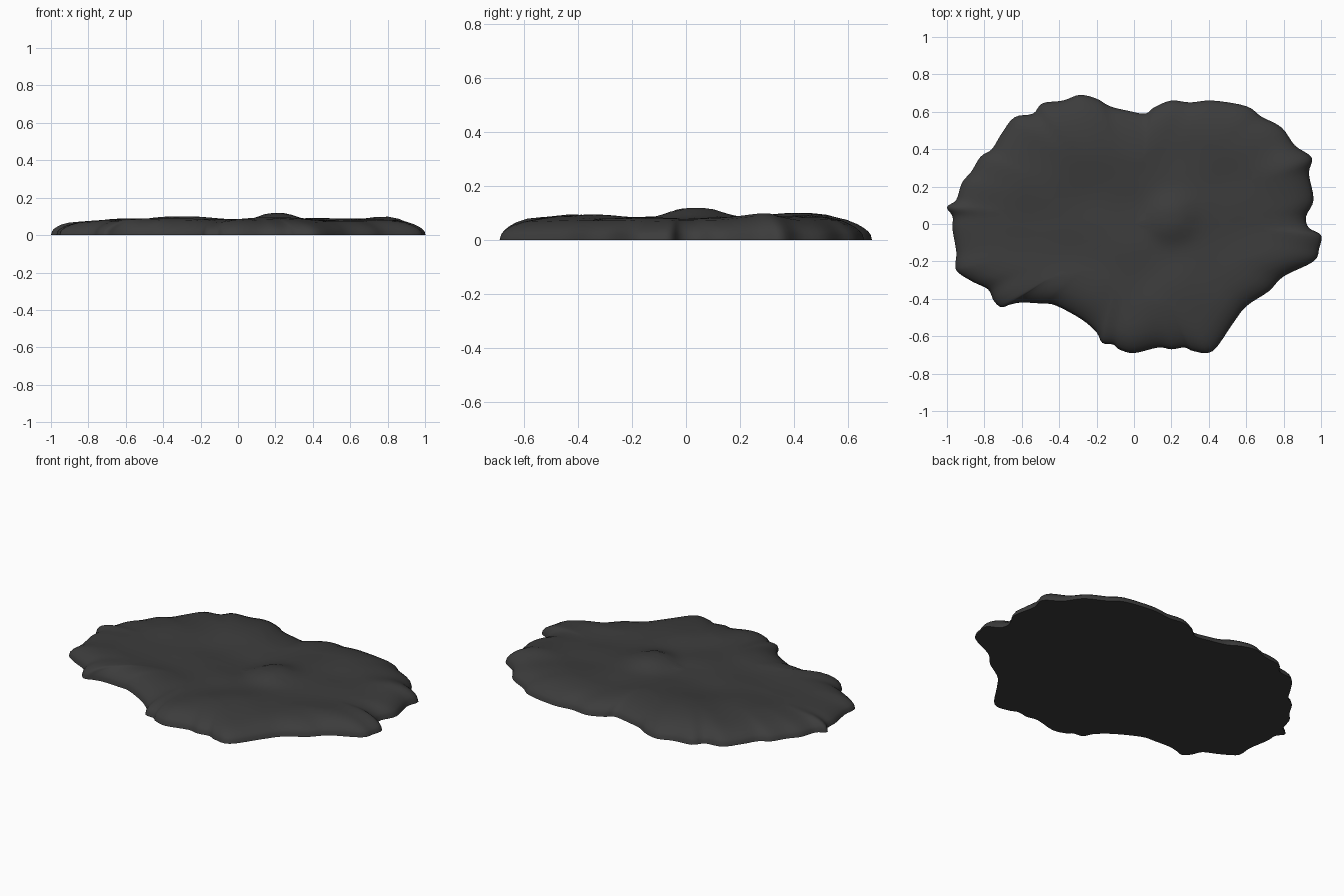
import bpy, bmesh, math
from mathutils import Vector, noise

if "Cube" in bpy.data.objects:
    bpy.data.objects.remove(bpy.data.objects["Cube"])

# Rim outline seen from above, clockwise from the right tip
RIM = [(1.0, -.06), (.99, -.13), (.96, -.2), (.80, -.28), (.72, -.36), (.60, -.44), (.53, -.53),
       (.42, -.68), (.32, -.68), (.27, -.66), (.20, -.67), (.13, -.66), (0, -.69), (-.08, -.67),
       (-.11, -.645), (-.17, -.635), (-.20, -.58), (-.28, -.51), (-.42, -.435), (-.5, -.425),
       (-.60, -.42), (-.66, -.43), (-.71, -.445), (-.75, -.41), (-.78, -.35), (-.86, -.31),
       (-.94, -.26), (-.955, -.22), (-.95, -.15), (-.97, -.03), (-.97, .04), (-1.0, .09),
       (-.95, .13), (-.92, .22), (-.87, .28), (-.82, .36), (-.76, .40), (-.71, .48), (-.64, .57),
       (-.54, .59), (-.49, .645), (-.38, .66), (-.29, .69), (-.20, .67), (-.13, .63), (-.03, .605),
       (.06, .59), (.11, .625), (.2, .66), (.3, .65), (.42, .66), (.6, .63), (.68, .575),
       (.79, .515), (.86, .42), (.95, .355), (.935, .27), (.96, .13), (.92, .04), (.935, -.02)]
# Gentle swellings on the top: x, y, radius, height
BUMPS = [(.2, .03, .12, .032), (.86, .3, .14, .025), (-.3, .45, .22, .012), (.2, -.42, .16, .012),
         (-.3, -.38, .16, .014), (.5, .45, .2, .012), (-.7, .25, .15, .006), (0, -.6, .1, .01),
         (-.02, .05, .12, -.006)]
# Edge profile: inset distance, height
EDGE = [(0, 0), (.006, .02), (.016, .032), (.035, .045), (.06, .057), (.10, .069), (.16, .077), (.24, .082)]


def smooth_loop(pts, steps):
    """Catmull-Rom resampling of a closed loop."""
    p, n, out = [Vector(q) for q in pts], len(pts), []
    for i in range(n):
        a, b, c, d = (p[(i + k) % n] for k in (-1, 0, 1, 2))
        for s in range(steps):
            t = s / steps
            out.append(.5 * (2 * b + (c - a) * t + (2 * a - 5 * b + 4 * c - d) * t * t
                             + (3 * b - a - 3 * c + d) * t ** 3))
    return out


def height(x, y, base):
    k = base / .082
    z = base + k * .011 * noise.noise(Vector((x * 4, y * 4, 1.7)))
    for bx, by, r, h in BUMPS:
        d2 = ((x - bx) ** 2 + (y - by) ** 2) / r ** 2
        z += k * h * math.exp(-d2 ** 1.5)
    return max(z, 0)


# Rock slab: flat underside, steep ragged rim, softly uneven top
rim = smooth_loop(RIM, 4)
n = len(rim)
bm = bmesh.new()
rings = []
for inset, z in EDGE:
    rings.append([bm.verts.new((q.x, q.y, height(q.x, q.y, z)))
                  for q in (p * (1 - inset / p.length) for p in rim)])
for i in range(1, 15):
    f = 1 - i / 15
    rings.append([bm.verts.new((q.x, q.y, height(q.x, q.y, .082)))
                  for q in (p * (1 - EDGE[-1][0] / p.length) * f for p in rim)])
for a, b in zip(rings, rings[1:]):
    for i in range(n):
        j = (i + 1) % n
        bm.faces.new((a[i], a[j], b[j], b[i]))
centre = bm.verts.new((0, 0, height(0, 0, .082)))
for i in range(n):
    bm.faces.new((rings[-1][i], rings[-1][(i + 1) % n], centre))
bm.faces.new(rings[0])
bmesh.ops.recalc_face_normals(bm, faces=bm.faces)
mesh = bpy.data.meshes.new("rock_slab")
bm.to_mesh(mesh)
bm.free()
slab = bpy.data.objects.new("rock_slab", mesh)
bpy.context.collection.objects.link(slab)

# Dark stone colour
mat = bpy.data.materials.new("dark_stone")
mat.diffuse_color = (.045, .045, .045, 1)
mat.use_nodes = True
mat.node_tree.nodes["Principled BSDF"].inputs["Base Color"].default_value = mat.diffuse_color
mesh.materials.append(mat)

bpy.context.view_layer.objects.active = slab
slab.select_set(True)
bpy.ops.object.shade_smooth_by_angle(angle=math.radians(50))
